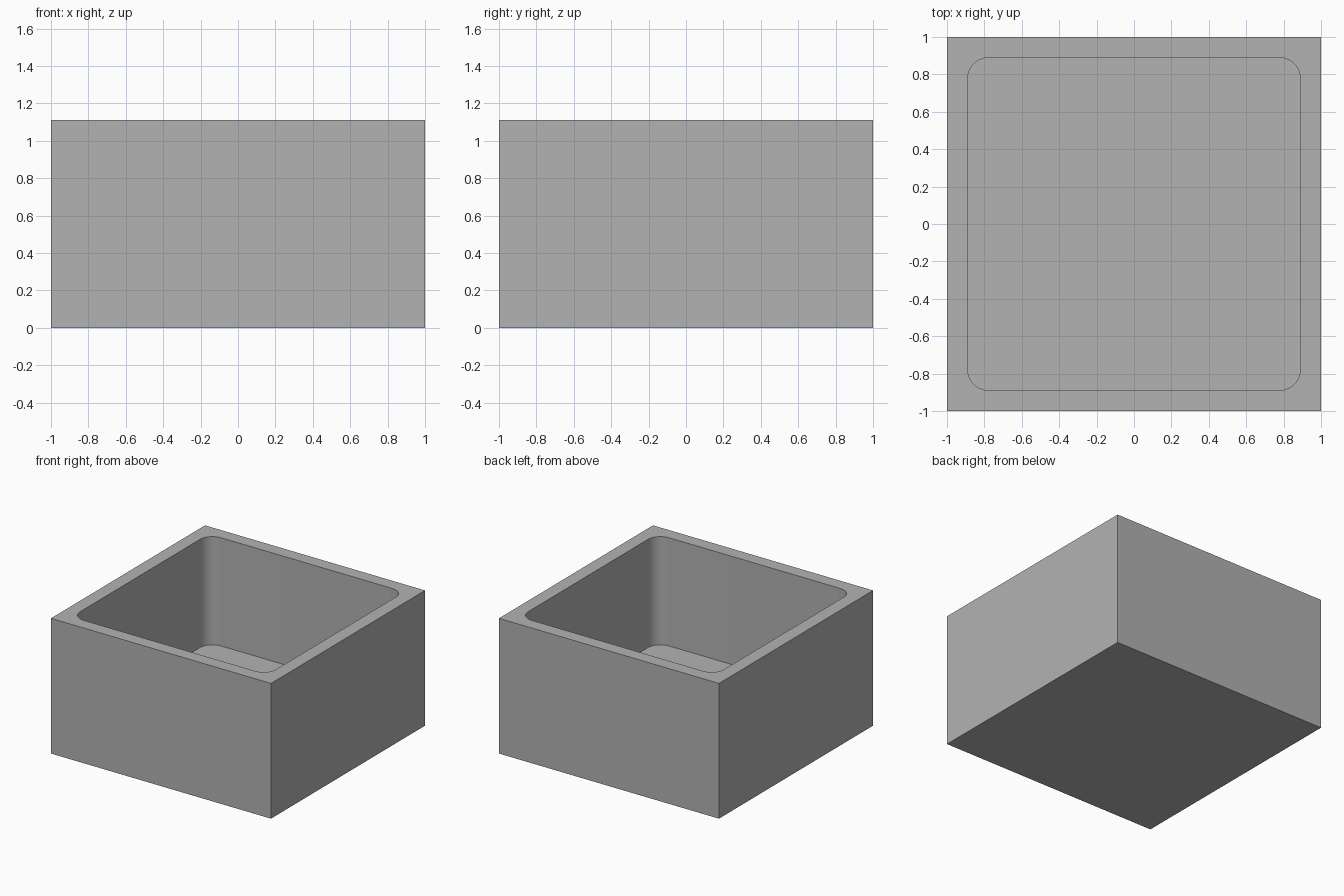
import bpy
import bmesh
import math
from mathutils import Matrix

default = bpy.data.objects.get("Cube")
if default:
    bpy.data.objects.remove(default, do_unlink=True)

UNIT = 2 / 18               # wall thickness, also the inner corner radius
HEIGHT = 10 * UNIT
FLOOR = 2 * UNIT

grey = bpy.data.materials.new("plain grey")
grey.use_nodes = True
colour = (0.448, 0.448, 0.448, 1)
grey.diffuse_color = colour
grey.node_tree.nodes["Principled BSDF"].inputs["Base Color"].default_value = colour


def block(name, width, bottom, top, radius=0):
    """Square block, optionally with rounded vertical edges."""
    bm = bmesh.new()
    size = Matrix.Diagonal((width, width, top - bottom, 1))
    place = Matrix.Translation((0, 0, (top + bottom) / 2))
    bmesh.ops.create_cube(bm, size=1, matrix=place @ size)
    if radius:
        upright = [e for e in bm.edges
                   if abs(e.verts[0].co.z - e.verts[1].co.z) > 0.1]
        bmesh.ops.bevel(bm, geom=upright, offset=radius, offset_type='OFFSET',
                        segments=12, profile=0.5, affect='EDGES')
    mesh = bpy.data.meshes.new(name)
    bm.to_mesh(mesh)
    bm.free()
    mesh.materials.append(grey)
    obj = bpy.data.objects.new(name, mesh)
    bpy.context.collection.objects.link(obj)
    return obj


# Outer body and the rounded cavity that opens at its top
box = block("open_box", 2, 0, HEIGHT)
cavity = block("cavity_cutter", 2 - 2 * UNIT, FLOOR, HEIGHT + UNIT, UNIT)
cavity.hide_render = True

cut = box.modifiers.new("cavity", 'BOOLEAN')
cut.operation = 'DIFFERENCE'
cut.solver = 'EXACT'
cut.object = cavity

bpy.ops.object.select_all(action='DESELECT')
box.select_set(True)
bpy.context.view_layer.objects.active = box
bpy.ops.object.modifier_apply(modifier=cut.name)
bpy.data.objects.remove(cavity, do_unlink=True)

# Smooth the rounded inner corners, keep the rim and floor edges crisp
bpy.ops.object.shade_smooth_by_angle(angle=math.radians(30))
